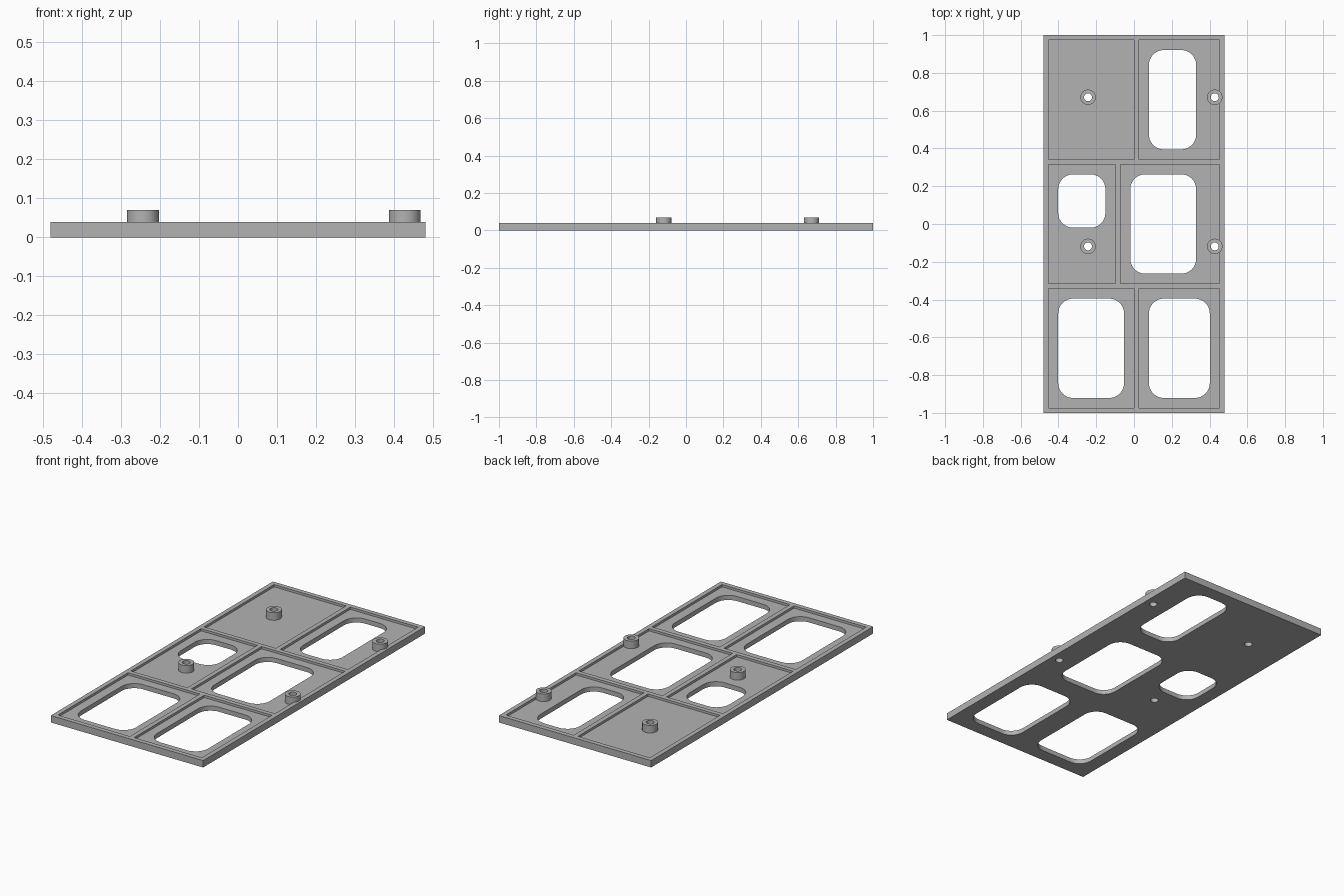
import bpy
import bmesh
from math import pi, cos, sin
from mathutils import Vector

cube = bpy.data.objects.get("Cube")
if cube:
    bpy.data.objects.remove(cube, do_unlink=True)

U = 2 / 152            # one design unit; the plate is 152 long
THICK, FLOOR, TOP = 3, 2, 5.3
HALF_X, HALF_Y = 36.5, 76

grey = bpy.data.materials.new("plain_grey")
grey.use_nodes = True
colour = (0.45, 0.45, 0.45, 1)
grey.diffuse_color = colour
grey.node_tree.nodes["Principled BSDF"].inputs["Base Color"].default_value = colour


def rectangle(x0, x1, y0, y1, radius=0, steps=8):
    """Outline of a rectangle, with rounded corners if a radius is given."""
    if not radius:
        return [(x0, y0), (x1, y0), (x1, y1), (x0, y1)]
    centres = [(x1 - radius, y1 - radius), (x0 + radius, y1 - radius),
               (x0 + radius, y0 + radius), (x1 - radius, y0 + radius)]
    return [(cx + radius * cos((q + i / steps) * pi / 2),
             cy + radius * sin((q + i / steps) * pi / 2))
            for q, (cx, cy) in enumerate(centres) for i in range(steps + 1)]


def circle(x, y, radius, sides=32):
    return [(x + radius * cos(2 * pi * i / sides), y + radius * sin(2 * pi * i / sides))
            for i in range(sides)]


def prism(name, outlines, z0, z1):
    """One object holding an upright prism for every outline."""
    bm = bmesh.new()
    for outline in outlines:
        face = bm.faces.new([bm.verts.new(Vector((x, y, z0)) * U) for x, y in outline])
        ring = bmesh.ops.extrude_face_region(bm, geom=[face])["geom"]
        verts = [v for v in ring if isinstance(v, bmesh.types.BMVert)]
        bmesh.ops.translate(bm, verts=verts, vec=(0, 0, (z1 - z0) * U))
    bmesh.ops.recalc_face_normals(bm, faces=bm.faces)
    mesh = bpy.data.meshes.new(name)
    bm.to_mesh(mesh)
    bm.free()
    obj = bpy.data.objects.new(name, mesh)
    bpy.context.collection.objects.link(obj)
    mesh.materials.append(grey)
    return obj


def cut(target, cutter):
    """Subtract the cutter, bake the result and drop the cutter."""
    cutter.hide_render = True
    mod = target.modifiers.new("cut", "BOOLEAN")
    mod.operation, mod.solver, mod.object = "DIFFERENCE", "EXACT", cutter
    bpy.context.view_layer.update()
    baked = bpy.data.meshes.new_from_object(
        target.evaluated_get(bpy.context.evaluated_depsgraph_get()))
    target.modifiers.clear()
    target.data = baked
    bpy.data.objects.remove(cutter, do_unlink=True)


def smooth(obj):
    bpy.ops.object.select_all(action="DESELECT")
    obj.select_set(True)
    bpy.context.view_layer.objects.active = obj
    bpy.ops.object.shade_smooth_by_angle(angle=pi / 6)


# Three rows of two shallow trays, split by a narrow rib
rows = [(26, 74, 0), (-24, 24, -7.5), (-74, -26, 0)]
trays = []
for y0, y1, split in rows:
    trays.append(rectangle(-34.5, split, y0, y1))
    trays.append(rectangle(split + 2, 34.5, y0, y1))

# Rounded windows
windows = [rectangle(*w, radius=6) for w in (
    (6, 25, 30, 70), (-30.5, -11.5, -1.5, 20), (-1.5, 25, -20, 20),
    (-30.5, -4, -70, -30), (6, 30.5, -70, -30))]

# Screw positions
screws = [(x, y) for x in (-18.5, 32.5) for y in (-9, 51)]
bores = [circle(x, y, 1.6) for x, y in screws]

# Base plate with trays, windows and screw holes
plate = prism("base_plate", [rectangle(-HALF_X, HALF_X, -HALF_Y, HALF_Y)], 0, THICK)
cut(plate, prism("tray_cutter", trays, FLOOR, THICK + 1))
cut(plate, prism("window_cutter", windows + bores, -1, THICK + 1))
smooth(plate)

# Hollow standoffs around the screw holes
for i, (x, y) in enumerate(screws):
    post = prism(f"standoff_{i + 1}", [circle(x, y, 3.1)], FLOOR, TOP)
    cut(post, prism("bore_cutter", [bores[i]], FLOOR - 1, TOP + 1))
    smooth(post)
